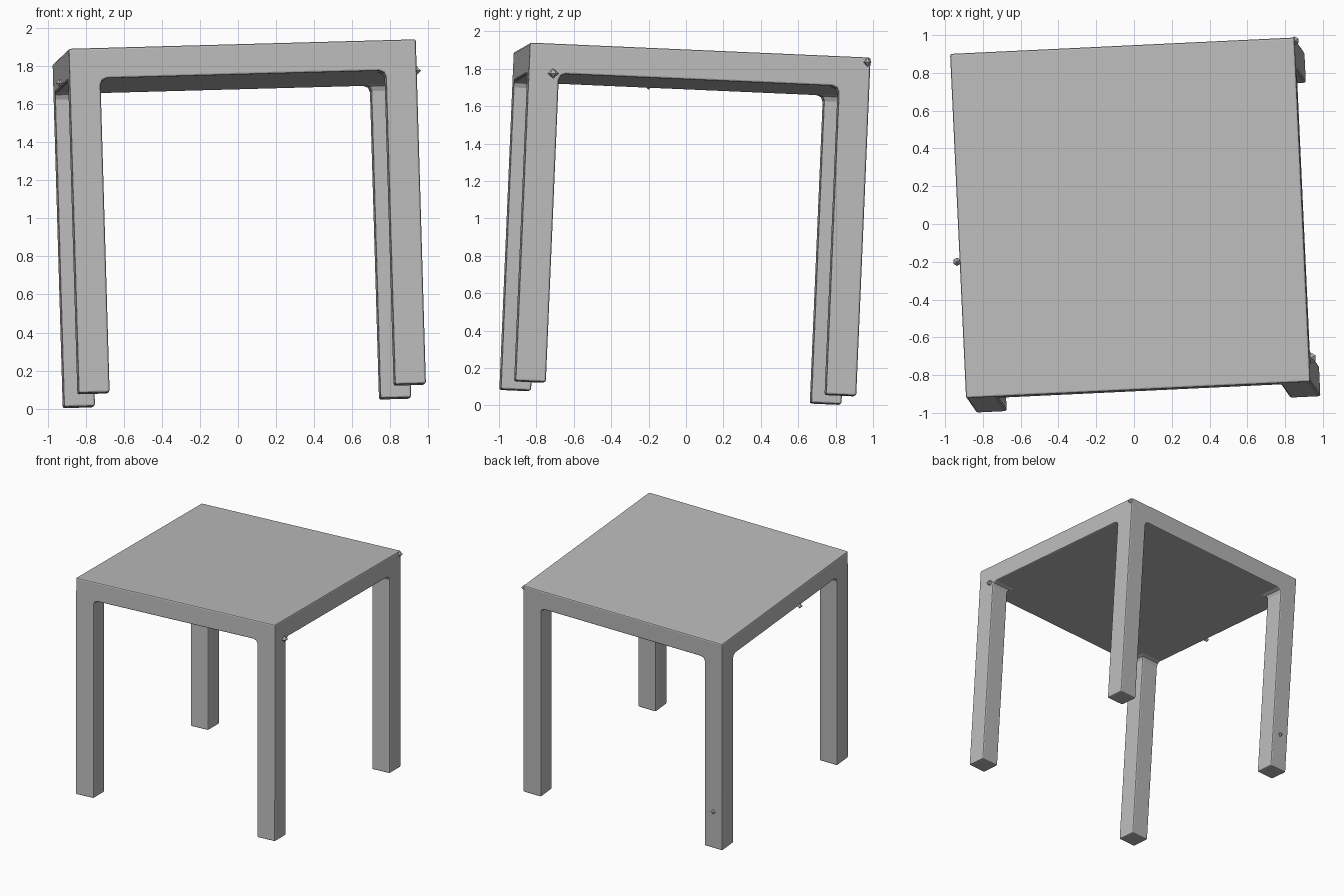
import bpy, bmesh
from mathutils import Matrix, Vector

cube = bpy.data.objects.get("Cube")
if cube:
    bpy.data.objects.remove(cube, do_unlink=True)

HALF = 0.913      # half the width of the top
LEG = 0.163       # leg thickness
SLAB = 0.16       # thickness of the top
HEIGHT = 1.81     # total height

# Tilted frame: origin at the middle of the upper surface
u = Vector((1.83, 0.087, 0.05)).normalized()
v = Vector((-0.088, 1.82, -0.08))
v = (v - u * v.dot(u)).normalized()
n = u.cross(v)
frame = Matrix((u, v, n)).transposed().to_4x4()
frame.translation = (-0.02, 0.033, 1.875)

grey = bpy.data.materials.new("plain grey")
grey.use_nodes = True
grey.diffuse_color = (0.5, 0.5, 0.5, 1)
grey.node_tree.nodes["Principled BSDF"].inputs["Base Color"].default_value = (0.5, 0.5, 0.5, 1)


def add_object(name, bm):
    bmesh.ops.recalc_face_normals(bm, faces=bm.faces[:])
    mesh = bpy.data.meshes.new(name)
    bm.to_mesh(mesh)
    bm.free()
    mesh.materials.append(grey)
    obj = bpy.data.objects.new(name, mesh)
    bpy.context.collection.objects.link(obj)
    return obj


# Table body: a three by three slab whose corners extrude down into legs
bm = bmesh.new()
cuts = [-HALF, LEG - HALF, HALF - LEG, HALF]
grid = [[bm.verts.new((x, y, 0)) for x in cuts] for y in cuts]
top = [bm.faces.new((grid[j][i], grid[j][i + 1], grid[j + 1][i + 1], grid[j + 1][i]))
       for j in range(3) for i in range(3)]
base = bmesh.ops.extrude_face_region(bm, geom=top, use_keep_orig=True)["geom"]
bmesh.ops.translate(bm, vec=(0, 0, -SLAB),
                    verts=[g for g in base if isinstance(g, bmesh.types.BMVert)])
bm.normal_update()
inner = HALF - LEG
corners = [g for g in base if isinstance(g, bmesh.types.BMFace)
           and min(map(abs, g.calc_center_median()[:2])) > inner]
for face in corners:
    foot = bmesh.ops.extrude_discrete_faces(bm, faces=[face])["faces"][0]
    bmesh.ops.translate(bm, vec=(0, 0, SLAB - HEIGHT), verts=foot.verts[:])
bmesh.ops.recalc_face_normals(bm, faces=bm.faces[:])

# Small fillets where the legs meet the underside
joints = [e for e in bm.edges
          if all(abs(w.co.z + SLAB) < 1e-4 for w in e.verts)
          and len(e.link_faces) == 2
          and any(abs(f.normal.z) < 0.1 for f in e.link_faces)
          and max(map(abs, ((e.verts[0].co + e.verts[1].co) / 2)[:2])) < HALF - 0.01 + LEG
          and any(abs(abs(e.verts[0].co[k]) - inner) < 1e-4
                  and abs(abs(e.verts[1].co[k]) - inner) < 1e-4 for k in (0, 1))
          and e.calc_length() < LEG * 1.1]
bmesh.ops.bevel(bm, geom=joints, offset=0.035, segments=2, profile=0.5, affect='EDGES')
bmesh.ops.dissolve_limit(bm, angle_limit=0.01, verts=bm.verts[:], edges=bm.edges[:])
table = add_object("table_body", bm)
table.matrix_world = frame

# Softened edges
soft = table.modifiers.new("softened edges", 'BEVEL')
soft.width = 0.01
soft.segments = 2
soft.limit_method = 'ANGLE'
soft.angle_limit = 0.9


# Little faceted nubs stuck to the sides
def nub(name, place, radius, stretch):
    bm = bmesh.new()
    bmesh.ops.create_uvsphere(bm, u_segments=6, v_segments=2, radius=radius)
    bmesh.ops.scale(bm, vec=stretch, verts=bm.verts[:])
    bmesh.ops.translate(bm, vec=place, verts=bm.verts[:])
    add_object(name, bm)


nub("front_corner_nub", (0.935, -0.71, 1.775), 0.03, (1, 1, 0.9))
nub("back_corner_nub", (0.85, 0.97, 1.835), 0.025, (1, 0.9, 1))
nub("side_nub", (-0.937, -0.2, 1.71), 0.022, (1, 1, 1))
nub("leg_nub", frame @ Vector((-0.83, HALF, 0.32 - HEIGHT)), 0.022, (1, 0.9, 1))
